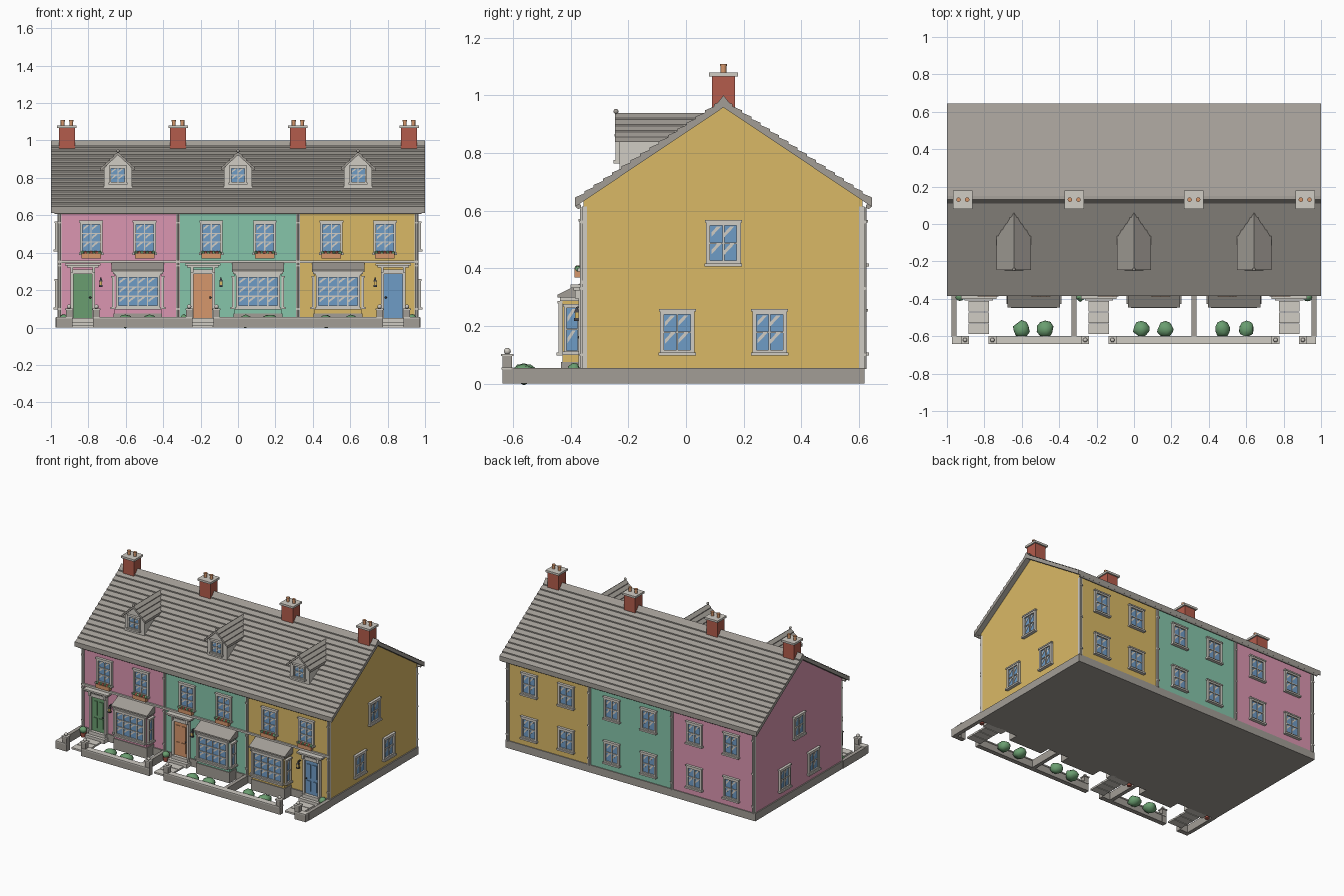
import bpy, bmesh, math, random
from mathutils import Matrix, Vector

if "Cube" in bpy.data.objects:
    bpy.data.objects.remove(bpy.data.objects["Cube"])

random.seed(4)
HEX = {"pink": "db96b1", "mint": "86c5aa", "yellow": "dab966", "pale_trim": "d0ccc4",
       "grey_stone": "a29d96", "brick": "b45c4c", "terracotta": "d6976c",
       "blue": "6f9cc6", "leaf_green": "6a9e70", "dark_iron": "45464c"}


def linear(h):
    return [((int(h[i:i + 2], 16) / 255 + 0.055) / 1.055) ** 2.4 for i in (0, 2, 4)] + [1]


MATS = {}
for n, h in HEX.items():
    MATS[n] = bpy.data.materials.new(n)
    MATS[n].diffuse_color = linear(h)

PARTS = {}
I = Matrix()
T = Matrix.Translation


def part(name):
    return PARTS.setdefault(name, (bmesh.new(), []))


def paint(name, col, verts):
    bm, cols = part(name)
    if col not in cols:
        cols.append(col)
    for f in {f for v in verts for f in v.link_faces}:
        f.material_index = cols.index(col)


def box(name, col, x, y, z, M=I):
    lo, hi = Vector((x[0], y[0], z[0])), Vector((x[1], y[1], z[1]))
    m = M @ T((lo + hi) / 2) @ Matrix.Diagonal((*(hi - lo), 1))
    paint(name, col, bmesh.ops.create_cube(part(name)[0], size=1, matrix=m)["verts"])


def prism(name, col, pts, place, a, b):
    """Extrude a 2D profile; place(p, q, t) gives the 3D point."""
    bm = part(name)[0]
    A, B = ([bm.verts.new(place(p, q, t)) for p, q in pts] for t in (a, b))
    bm.faces.new(A)
    bm.faces.new(B[::-1])
    for i in range(len(pts)):
        j = (i + 1) % len(pts)
        bm.faces.new((A[j], A[i], B[i], B[j]))
    paint(name, col, A + B)


def along_x(p, q, t):
    return (t, p, q)


def cyl(name, col, c, r, h, r2=None, rot=I, n=12):
    v = bmesh.ops.create_cone(part(name)[0], cap_ends=True, segments=n, radius1=r,
                              radius2=r if r2 is None else r2, depth=h, matrix=T(c) @ rot)
    paint(name, col, v["verts"])


def ball(name, col, c, r, jitter=0, squash=1):
    v = bmesh.ops.create_icosphere(part(name)[0], subdivisions=2, radius=r,
                                   matrix=T(c) @ Matrix.Diagonal((1, 1, squash, 1)))["verts"]
    for q in v:
        q.co += (q.co - Vector(c)) * random.uniform(-jitter, jitter)
    paint(name, col, v)


def window(name, w, h, cols, rows, M, b=0.014):
    """Framed window, centred on the origin of M and facing its -y."""
    t = "pale_trim"
    for s in (-1, 1):
        box(name, t, sorted((s * w / 2, s * (w / 2 - b))), (-0.014, 0.005), (-h / 2, h / 2), M)
        box(name, t, (-w / 2, w / 2), (-0.014, 0.005), sorted((s * h / 2, s * (h / 2 - b))), M)
    box(name, t, (-w / 2 - .005, w / 2 + .005), (-.022, .005), (-h / 2 - .006, -h / 2 + .005), M)
    box(name, t, (-w / 2 - .004, w / 2 + .004), (-.018, .005), (h / 2 - .003, h / 2 + .006), M)
    gw, gh = w - 2 * b, h - 2 * b
    box(name, "blue", (-gw / 2, gw / 2), (-.004, .004), (-gh / 2, gh / 2), M)
    for i in range(1, cols):
        x = -gw / 2 + gw * i / cols
        box(name, t, (x - .003, x + .003), (-.010, 0), (-gh / 2, gh / 2), M)
    for j in range(1, rows):
        z = -gh / 2 + gh * j / rows
        box(name, t, (-gw / 2, gw / 2), (-.010, 0), (z - .003, z + .003), M)
    # diagonal glint in each pane
    pw, ph = gw / cols, gh / rows
    for i in range(cols):
        for j in range(rows):
            x, z = -gw / 2 + pw * i, -gh / 2 + ph * j
            pts = [(x + pw * u, z + ph * v) for u, v in
                   ((.08, .35), (.08, .6), (.5, .95), (.82, .95))]
            prism(name, t, pts, lambda p, q, k: M @ Vector((p, k, q)), -.0055, -.003)


def turn(deg):
    return Matrix.Rotation(math.radians(deg), 4, "Z")


YR, F, B = 0.13, -0.355, 0.613            # ridge, front and back wall positions


def under(d):
    return 0.958 - 0.67 * d


def courses(half, n, top, lip):
    """Stepped tile profile from one eave over the ridge to the other."""
    right = []
    for k in range(n):
        d1, d2 = half * (1 - k / n), half * (1 - (k + 1) / n)
        right += [(d1, top(d1) + lip), (d2, top(d2))]
    return [(-d, z) for d, z in right] + [(d, z) for d, z in right[-2::-1]]


# main roof with stepped courses, ridge and gutters
prof = courses(0.515, 16, lambda d: under(d) + 0.025, 0.008)
prof += [(0.515, under(.515)), (0, under(0)), (-0.515, under(.515))]
prism("roof", "grey_stone", [(YR + p, q) for p, q in prof], along_x, -1, 1)
prism("roof_ridge", "grey_stone", [(YR - .022, .972), (YR, 1.0), (YR + .022, .972)], along_x, -1, 1)
for y in (YR - .503, YR + .503):
    cyl("gutters", "grey_stone", (0, y, .615), .009, 1.96, rot=Matrix.Rotation(math.pi / 2, 4, "Y"))

# plinth, corner strips, party strips, downpipes and string course
box("plinth", "grey_stone", (-.972, .972), (F - .008, B + .006), (0, .053))
for x in (-.955, -.321, .321, .955):
    for y, s in ((F, -1), (B, 1)):
        box("corner_strips", "pale_trim", (x - .010, x + .010), sorted((y + s * .006, y - s * .012)), (.05, .615))
        cyl("downpipes", "pale_trim", (x, y + s * .008, .33), .005, .56, n=8)
        for z in (.1, .33, .56):
            box("downpipes", "pale_trim", (x - .008, x + .008), sorted((y, y + s * .014)), (z - .005, z + .005))
box("string_course", "pale_trim", (-.963, .963), (F - .012, F + .01), (.345, .358))

# gable-end windows
for s in (-1, 1):
    for y, z in ((YR, .487), (-.03, .178), (.29, .178)):
        window("gable_windows", .12, .15, 2, 2, T((s * .964, y, z)) @ turn(90 * s))

for cx, s, wall, door in ((-.642, 1, "pink", "leaf_green"), (0, 1, "mint", "terracotta"),
                          (.642, -1, "yellow", "blue")):
    # walls
    prism(wall + "_house", wall, [(F, 0.002), (B, 0.002), (B, under(B - YR)), (YR, under(0)), (F, under(YR - F))],
          along_x, cx - .322, cx + .322)
    # upper front windows with flower boxes, and back windows
    for o in (-.143, .143):
        x = cx + o
        window("front_windows", .12, .17, 2, 3, T((x, F, .48)))
        box("flower_boxes", "terracotta", (x - .052, x + .052), (F - .032, F - .005), (.368, .395))
        for k in range(7):
            ball("flowers", ("leaf_green", "brick")[k % 2], (x - .045 + .015 * k, F - .02, .398), .011, .15)
        for z in (.487, .178):
            window("back_windows", .12, .15, 2, 2, T((x, B, z)) @ turn(180))

    # dormer
    dw = lambda p, q, t: (cx + p, t, q)
    prism("dormer_walls", "pale_trim", [(-.075, .74), (.075, .74), (.075, .852), (0, .925), (-.075, .852)], dw, -.23, .03)
    tiles = courses(.092, 4, lambda d: .938 - .95 * d, .005)
    prism("dormer_roofs", "grey_stone", tiles + [(.092, .838), (0, .922), (-.092, .838)], dw, -.247, .065)
    ball("dormer_finials", "grey_stone", (cx, -.243, .944), .009)
    window("dormer_windows", .09, .09, 2, 2, T((cx, -.23, .815)), .009)

    # door with surround, hood and brackets
    dx = cx - s * .188
    box("doors", door, (dx - .05, dx + .05), (F - .008, F + .01), (.05, .287))
    for o in (-.022, .022):
        for z in ((.075, .145), (.165, .262)):
            box("doors", door, (dx + o - .015, dx + o + .015), (F - .013, F), z)
    ball("door_knobs", "dark_iron", (dx + s * .04, F - .015, .16), .006)
    for o in (-.058, .058):
        box("door_surrounds", "pale_trim", (dx + o - .008, dx + o + .008), (F - .018, F + .01), (.05, .31))
        box("door_hoods", "pale_trim", (dx + o - .007, dx + o + .007), (F - .03, F), (.295, .322))
    box("door_surrounds", "pale_trim", (dx - .06, dx + .06), (F - .018, F + .01), (.287, .31))
    box("door_hoods", "pale_trim", (dx - .085, dx + .085), (F - .035, F), (.322, .332))
    box("door_hoods", "pale_trim", (dx - .095, dx + .095), (F - .045, F), (.332, .343))

    # wall lantern
    lx = cx - s * .091
    box("lanterns", "dark_iron", (lx - .004, lx + .004), (F - .024, F), (.262, .268))
    box("lanterns", "yellow", (lx - .007, lx + .007), (F - .031, F - .017), (.225, .25))
    box("lanterns", "dark_iron", (lx - .009, lx + .009), (F - .033, F - .015), (.217, .227))
    cyl("lanterns", "dark_iron", (lx, F - .024, .256), .013, .018, .003, turn(45), 4)

    # square bay window with lean-to roof
    bx = cx + s * .107
    box("bays", wall, (bx - .125, bx + .125), (-.428, F), (.03, .292))
    box("bay_bases", "grey_stone", (bx - .13, bx + .13), (-.434, F), (0, .075))
    box("bay_cornices", "pale_trim", (bx - .133, bx + .133), (-.438, F), (.286, .300))
    prism("bay_roofs", "grey_stone", [(-.446, .298), (-.446, .308), (F, .353), (F, .298)], along_x, bx - .14, bx + .14)
    window("bay_windows", .235, .178, 4, 3, T((bx, -.428, .192)))
    for k in (-1, 1):
        window("bay_windows", .056, .165, 1, 2, T((bx + k * .125, -.395, .188)) @ turn(90 * k), .009)

    # door steps and paving slabs
    box("door_steps", "pale_trim", (dx - .064, dx + .064), (-.385, F), (0, .05))
    box("door_steps", "pale_trim", (dx - .075, dx + .075), (-.408, F), (0, .028))
    for k in range(3):
        y = -.413 - .06 * k
        box("path_slabs", "pale_trim", (dx - .054, dx + .054), (y - .055, y), (0, .012))

    # garden gate pillars, shrubs and potted plant
    for o in (-.073, .073):
        x = dx + o
        box("gate_pillars", "grey_stone", (x - .017, x + .017), (-.637, -.603), (0, .095))
        box("gate_pillars", "pale_trim", (x - .021, x + .021), (-.642, -.598), (.095, .102))
        ball("pillar_balls", "pale_trim", (x, -.62, .112), .012)
    for o in (.04, .168):
        ball("shrubs", "leaf_green", (cx + s * o, -.562, .033), .043, .13, .8)
    px = dx - s * .1
    cyl("plant_pots", "brick", (px, -.39, .016), .015, .032, .02)
    ball("potted_plants", "leaf_green", (px, -.39, .046), .024, .13)

# front garden walls between the gates, with copings, and dividing walls
for a, b in ((-.972, -.888), (-.772, -.245), (-.129, .772), (.888, .972)):
    box("front_garden_walls", "grey_stone", (a, b), (-.636, -.604), (0, .048))
    box("wall_copings", "pale_trim", (a, b), (-.641, -.599), (.048, .056))
for x in (-.962, -.32, .32, .962):
    box("dividing_walls", "grey_stone", (x - .013, x + .013), (-.605, F), (0, .054))

# chimneys
for x in (-.915, -.32, .32, .915):
    box("chimneys", "brick", (x - .043, x + .043), (.09, .17), (.9, 1.068))
    box("chimney_caps", "pale_trim", (x - .052, x + .052), (.08, .18), (1.066, 1.08))
    for o in (-.023, .023):
        cyl("chimney_pots", "terracotta", (x + o, YR, 1.092), .010, .028)
        cyl("chimney_pots", "terracotta", (x + o, YR, 1.105), .012, .008)

# turn the collected parts into objects
for name, (bm, cols) in PARTS.items():
    bmesh.ops.recalc_face_normals(bm, faces=bm.faces)
    round_part = name in ("door_knobs", "pillar_balls", "dormer_finials", "shrubs", "potted_plants", "chimney_pots",
                          "plant_pots", "downpipes", "gutters")
    for f in bm.faces:
        f.smooth = round_part
    for e in bm.edges:
        e.smooth = not (len(e.link_faces) == 2 and e.calc_face_angle(0) > math.radians(50))
    me = bpy.data.meshes.new(name)
    bm.to_mesh(me)
    bm.free()
    for c in cols:
        me.materials.append(MATS[c])
    bpy.context.collection.objects.link(bpy.data.objects.new(name, me))

for m in bpy.data.materials:
    if m.users and not m.is_grease_pencil:
        m.use_nodes = True
        m.node_tree.nodes["Principled BSDF"].inputs["Base Color"].default_value = m.diffuse_color
